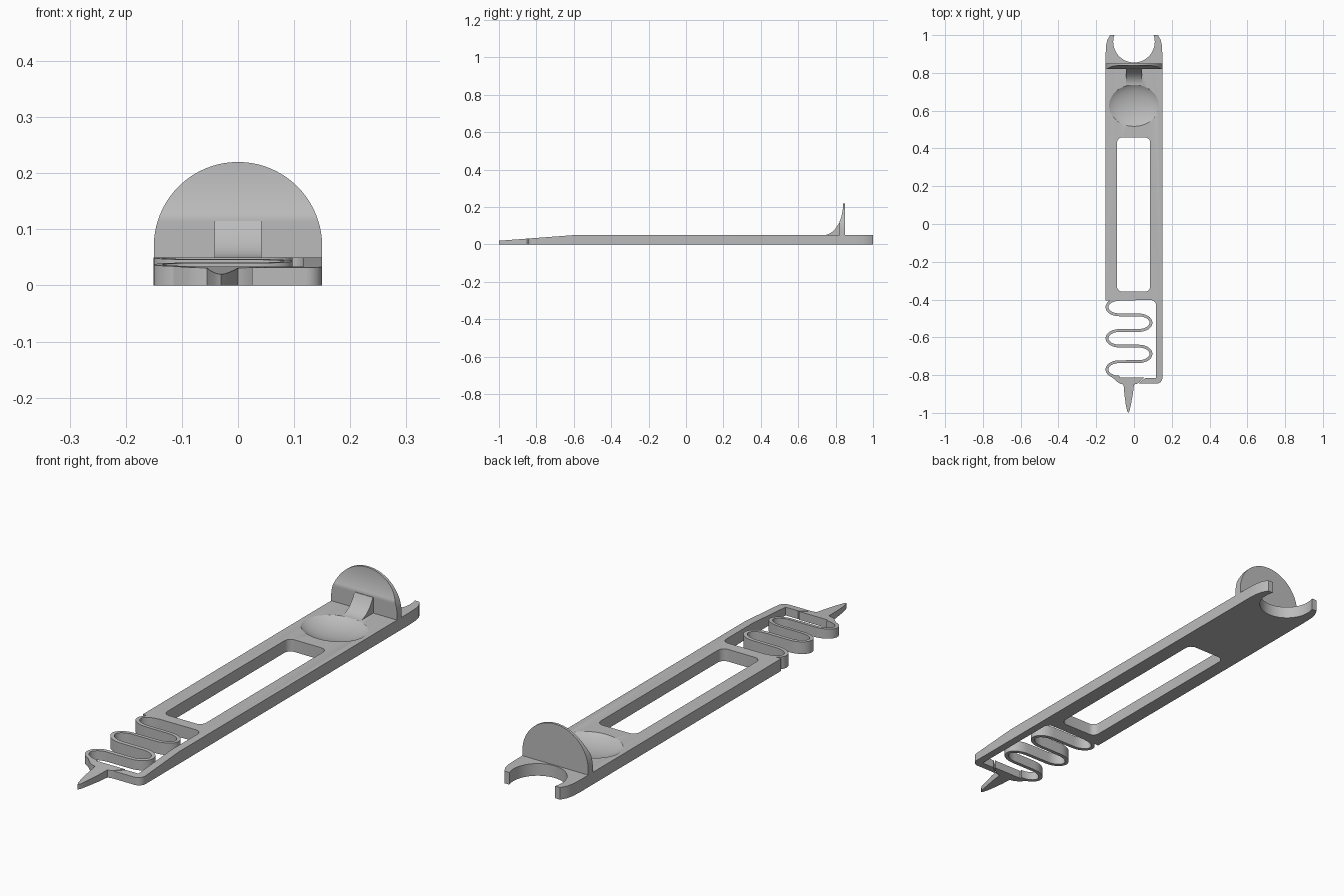
import bpy, bmesh
from math import sin, cos, pi, sqrt, radians
from mathutils import Vector

old = bpy.data.objects.get("Cube")
if old:
    bpy.data.objects.remove(old)

THICK = 0.05      # plate thickness
RAMP_Y = -0.6     # the top slopes down in front of this line

grey = bpy.data.materials.new("plain grey")
grey.use_nodes = True
grey.diffuse_color = (0.5, 0.5, 0.5, 1)
grey.node_tree.nodes["Principled BSDF"].inputs["Base Color"].default_value = (0.5, 0.5, 0.5, 1)


def top_z(y):
    return THICK - max(0, RAMP_Y - y) * 0.075


def finish(name, bm):
    bmesh.ops.recalc_face_normals(bm, faces=bm.faces)
    mesh = bpy.data.meshes.new(name)
    bm.to_mesh(mesh)
    bm.free()
    mesh.materials.append(grey)
    obj = bpy.data.objects.new(name, mesh)
    bpy.context.collection.objects.link(obj)
    return obj


def smooth(obj):
    bpy.ops.object.select_all(action='DESELECT')
    obj.select_set(True)
    bpy.context.view_layer.objects.active = obj
    bpy.ops.object.shade_smooth_by_angle(angle=radians(30))


def arc(cx, cy, rx, ry, a0, a1, n=8):
    """Points on an elliptical arc, angles in degrees."""
    angles = [radians(a0 + (a1 - a0) * i / n) for i in range(n + 1)]
    return [(cx + rx * cos(a), cy + ry * sin(a)) for a in angles]


def prism(name, outline, z0=0.0, z1=THICK, ramp=True):
    """Flat outline raised to a solid, with the front ramp on its top."""
    bm = bmesh.new()
    face = bm.faces.new([bm.verts.new((x, y, z0)) for x, y in outline])
    new = bmesh.ops.extrude_face_region(bm, geom=[face])["geom"]
    for v in new:
        if isinstance(v, bmesh.types.BMVert):
            v.co.z = z1
    if ramp:
        bmesh.ops.bisect_plane(bm, geom=bm.verts[:] + bm.edges[:] + bm.faces[:],
                               plane_co=(0, RAMP_Y, 0), plane_no=(0, 1, 0))
        for v in bm.verts:
            if v.co.z > z1 / 2:
                v.co.z = top_z(v.co.y)
    return finish(name, bm)


def loft(name, rows):
    """Skin a run of equal closed sections and cap both ends."""
    bm = bmesh.new()
    rings = [[bm.verts.new(p) for p in row] for row in rows]
    for a, b in zip(rings, rings[1:]):
        for i in range(len(a)):
            j = (i + 1) % len(a)
            bm.faces.new((a[i], a[j], b[j], b[i]))
    bm.faces.new(rings[0])
    bm.faces.new(rings[-1])
    return finish(name, bm)


def cut(obj, cutter):
    mod = obj.modifiers.new("cut", 'BOOLEAN')
    mod.operation = 'DIFFERENCE'
    mod.solver = 'EXACT'
    mod.object = cutter
    bpy.context.view_layer.objects.active = obj
    bpy.ops.object.modifier_apply(modifier=mod.name)
    bpy.data.objects.remove(cutter)


# Body plate with the side rail, hooked foot and forked back end
horn = [(0.15, 0.9), (0.148, 0.945), (0.141, 0.975), (0.127, 1.0)]
outline = [(-0.15, -0.405)]
outline += arc(0.09, -0.43, 0.027, 0.027, 90, 0)
outline += [(0.117, -0.815), (0.06, -0.815), (0.025, -0.845)]
outline += arc(0.12, -0.815, 0.03, 0.03, -90, 0)
outline += horn
outline += arc(0, 0.965, 0.11, 0.11, 18.6, -198.6, 40)
outline += [(-x, y) for x, y in reversed(horn)]
body = prism("body_plate", outline)

# Long rounded window
slot = []
for cx, cy, a in ((0.058, 0.43, 0), (-0.062, 0.43, 90), (-0.062, -0.33, 180), (0.058, -0.33, 270)):
    slot += arc(cx, cy, 0.028, 0.028, a, a + 90)
cut(body, prism("slot_cutter", slot, -0.1, 0.1, ramp=False))

# Shallow oval dish
bm = bmesh.new()
bmesh.ops.create_uvsphere(bm, u_segments=64, v_segments=48, radius=1)
bmesh.ops.scale(bm, vec=Vector((0.152, 0.127, 0.06)), verts=bm.verts)
bmesh.ops.translate(bm, vec=Vector((0, 0.627, 0.08)), verts=bm.verts)
cut(body, finish("dish_cutter", bm))
smooth(body)


# Upright shield and its brace share one concave front curve
def curve_y(z):
    t = min(1, (0.22 - z) / 0.17)
    return 0.735 + 0.105 * sqrt(max(0, 1 - t * t))


def wall_row(z, half, front):
    back = 0.85
    return [(-half, front, z), (half, front, z), (half, back, z), (-half, back, z)]


shield_rows = [wall_row(0.04, 0.15, 0.82)]
for i in range(33):
    a = pi / 2 * i / 32
    z = 0.07 + 0.15 * sin(a)
    shield_rows.append(wall_row(z, max(0.15 * cos(a), 0.001), max(0.82, curve_y(z))))
smooth(loft("shield", shield_rows))

brace_rows = []
for i in range(17):
    z = 0.05 + 0.065 * (i / 16) ** 2
    brace_rows.append(wall_row(z, 0.042, curve_y(z)))
smooth(loft("shield_brace", brace_rows))

# Zigzag spring: a thin strip swept along alternating half loops
path = []
for k in range(5):
    cy = -0.44 - 0.0825 * k
    if k % 2 == 0:
        path += arc(-0.078, cy, 0.065, 0.041, 90, 270, 20)
    else:
        path += arc(0.025, cy, 0.065, 0.041, 90, -90, 20)
rows = []
for i, p in enumerate(path):
    a, b = path[max(i - 1, 0)], path[min(i + 1, len(path) - 1)]
    d = Vector((b[0] - a[0], b[1] - a[1])).normalized() * 0.0075
    l = (p[0] - d.y, p[1] + d.x)
    r = (p[0] + d.y, p[1] - d.x)
    rows.append([(*l, 0), (*r, 0), (*r, top_z(r[1])), (*l, top_z(l[1]))])
smooth(loft("zigzag_spring", rows))

# Pointed tip with its flared root
tip = [(-0.115, -0.812), (-0.09, -0.835), (-0.075, -0.845), (-0.055, -0.85)]
tip += [(-0.051, -0.9), (-0.043, -0.96), (-0.036, -0.99), (-0.03, -1.0)]
tip += [(-0.024, -0.99), (-0.017, -0.96), (-0.006, -0.9), (0.0, -0.85)]
tip += [(0.02, -0.845), (0.055, -0.812)]
smooth(prism("pointed_tip", tip))
